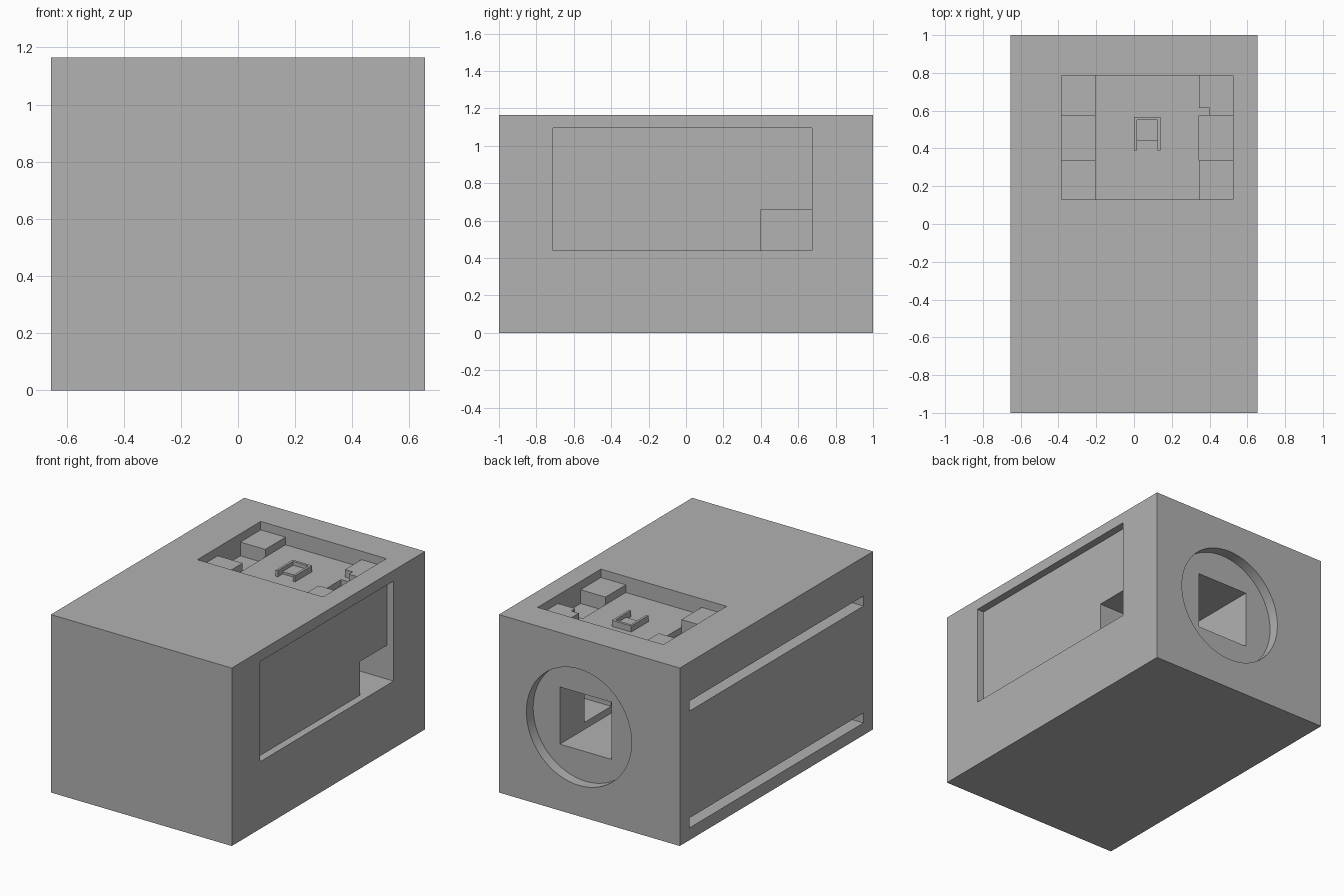
import bpy
from math import pi

cube = bpy.data.objects.get("Cube")
if cube:
    bpy.data.objects.remove(cube, do_unlink=True)

grey = bpy.data.materials.new("plain_grey")
grey.use_nodes = True
GREY = (0.445, 0.445, 0.445, 1)
grey.diffuse_color = GREY
grey.node_tree.nodes["Principled BSDF"].inputs["Base Color"].default_value = GREY


def box(name, x, y, z):
    """Box from (low, high) ranges on each axis."""
    bpy.ops.mesh.primitive_cube_add(
        size=1, location=[sum(r) / 2 for r in (x, y, z)])
    ob = bpy.context.object
    ob.name = name
    ob.scale = [r[1] - r[0] for r in (x, y, z)]
    bpy.ops.object.transform_apply(location=True, rotation=False, scale=True)
    ob.data.materials.append(grey)
    return ob


def cut(target, cutter):
    cutter.hide_render = True
    mod = target.modifiers.new("cut", "BOOLEAN")
    mod.operation = "DIFFERENCE"
    mod.solver = "EXACT"
    mod.object = cutter
    bpy.context.view_layer.objects.active = target
    bpy.ops.object.modifier_apply(modifier=mod.name)
    bpy.data.objects.remove(cutter, do_unlink=True)


W, L, H = 0.655, 1.0, 1.165
OUT = 0.1                       # how far cutters stick out of the body
body = box("body", (-W, W), (-L, L), (0, H))

# Sunken panel on the left side, with a tunnel to the rear shaft
cut(body, box("panel_cut", (W - 0.05, W + OUT), (-0.71, 0.675), (0.44, 1.095)))
cut(body, box("tunnel_cut", (0.2, W + OUT), (0.4, 0.675), (0.44, 0.66)))

# Round recess and square shaft at the back
bpy.ops.mesh.primitive_cylinder_add(
    vertices=64, radius=0.381, depth=0.07 + OUT,
    location=(0.075, L - 0.07 + (0.07 + OUT) / 2, H / 2), rotation=(pi / 2, 0, 0))
round_cut = bpy.context.object
round_cut.data.materials.append(grey)
cut(body, round_cut)
cut(body, box("shaft_cut", (-0.113, 0.262), (0.35, L + OUT), (0.395, 0.769)))

# Two long slots on the right side
for low in (0.08, 0.845):
    cut(body, box("slot_cut", (-W - OUT, -W + 0.1), (-0.9, 0.9), (low, low + 0.065)))

# Top pocket: central floor, raised corners and sunken middles on both sides
FLOOR, CORNER, PIT = 1.06, 1.11, 1.02
TOP = H + OUT
cut(body, box("corner_cut", (-0.385, 0.525), (0.13, 0.785), (CORNER, TOP)))
cut(body, box("floor_cut", (-0.205, 0.345), (0.13, 0.785), (FLOOR, TOP)))
for side in ((-0.385, -0.205), (0.345, 0.525)):
    cut(body, box("pit_cut", side, (0.34, 0.575), (PIT, TOP)))
cut(body, box("notch_cut", (0.3, 0.4), (0.5, 0.615), (FLOOR, TOP)))

# Small seat standing on the pocket floor
for x in ((0, 0.015), (0.125, 0.14)):
    box("seat_arm", x, (0.39, 0.55), (FLOOR, 1.1))
box("seat_back", (0, 0.14), (0.55, 0.567), (FLOOR, 1.1))
box("seat_base", (0.015, 0.125), (0.44, 0.55), (FLOOR, 1.075))

# Smooth the round recess while keeping hard edges
bpy.ops.object.select_all(action="DESELECT")
body.select_set(True)
bpy.context.view_layer.objects.active = body
bpy.ops.object.shade_smooth_by_angle(angle=pi / 6)
